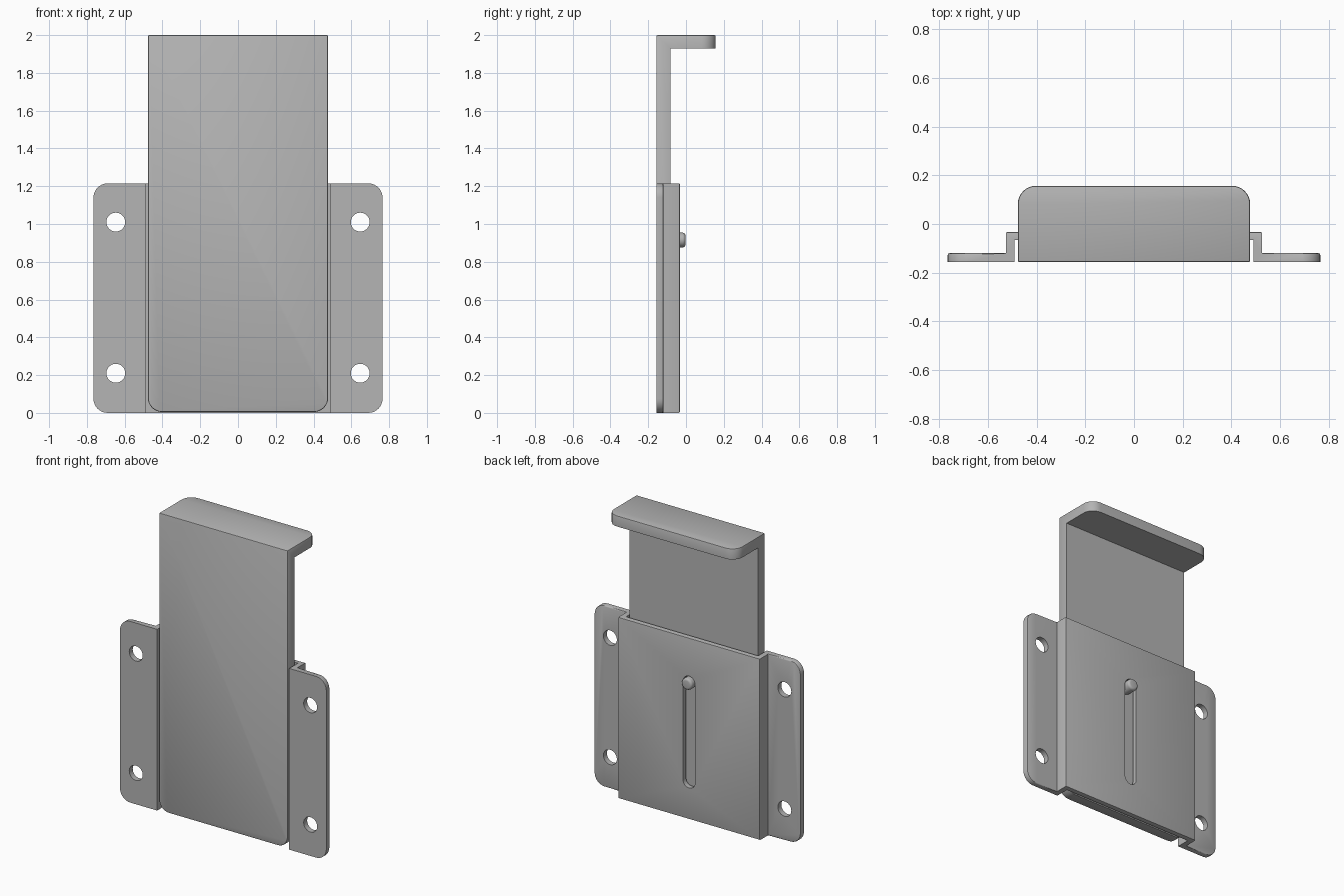
import bpy, bmesh, math
from mathutils import Vector, Matrix

cube = bpy.data.objects.get("Cube")
if cube:
    bpy.data.objects.remove(cube, do_unlink=True)

steel = bpy.data.materials.new("plain grey steel")
steel.use_nodes = True
GREY = (0.46, 0.46, 0.46, 1)
steel.diffuse_color = GREY
steel.node_tree.nodes["Principled BSDF"].inputs["Base Color"].default_value = GREY

FRONT = -0.157     # foremost plane
HEIGHT = 1.215     # bracket height


def extrude(points, vec):
    """Closed outline pushed along a vector."""
    bm = bmesh.new()
    face = bm.faces.new([bm.verts.new(p) for p in points])
    res = bmesh.ops.extrude_face_region(bm, geom=[face])
    verts = [v for v in res["geom"] if isinstance(v, bmesh.types.BMVert)]
    bmesh.ops.translate(bm, verts=verts, vec=vec)
    bmesh.ops.recalc_face_normals(bm, faces=bm.faces)
    return bm


def bevel(bm, rule, size, segments):
    """Round every edge whose two ends satisfy the rule."""
    edges = [e for e in bm.edges if rule(e.verts[0].co, e.verts[1].co)]
    bmesh.ops.bevel(bm, geom=edges, offset=size, segments=segments,
                    profile=0.5, affect='EDGES', clamp_overlap=True)


def near(a, b):
    return abs(a - b) < 0.001


def finish(bm, name):
    mesh = bpy.data.meshes.new(name)
    bm.to_mesh(mesh)
    bm.free()
    mesh.materials.append(steel)
    obj = bpy.data.objects.new(name, mesh)
    bpy.context.collection.objects.link(obj)
    return obj


def smooth(obj):
    bpy.ops.object.select_all(action='DESELECT')
    obj.select_set(True)
    bpy.context.view_layer.objects.active = obj
    bpy.ops.object.shade_smooth_by_angle(angle=math.radians(35))


def cylinder(bm, x, z, r, y0, y1, r_end=None):
    """Cylinder lying along y."""
    place = Matrix.Translation((x, (y0 + y1) / 2, z)) @ Matrix.Rotation(-math.pi / 2, 4, 'X')
    bmesh.ops.create_cone(bm, cap_ends=True, segments=32, radius1=r,
                          radius2=r_end or r, depth=y1 - y0, matrix=place)


# Sliding plate with its top lip: an L section run across x
W = 0.477
section = [(FRONT, 0.005), (FRONT, 2), (0.157, 2), (0.157, 1.928), (-0.083, 1.928), (-0.083, 0.005)]
bm = extrude([(-W, y, z) for y, z in section], (2 * W, 0, 0))
bevel(bm, lambda a, b: near(a.x, b.x) and near(a.y, 0.157) and near(b.y, 0.157), 0.075, 8)
bevel(bm, lambda a, b: near(a.x, b.x) and near(a.z, 0.005) and near(b.z, 0.005), 0.075, 8)
bevel(bm, lambda a, b: (near(a.y, FRONT) and near(b.y, FRONT)) or (near(a.z, 2) and near(b.z, 2)), 0.007, 2)
smooth(finish(bm, "sliding_plate"))

# Wall bracket: a hat section run up z
half = [(0.765, -0.12), (0.765, FRONT), (0.49, FRONT), (0.49, -0.065)]
outer = [(0.525, -0.032), (0.525, -0.12)]
right = outer + half
outline = right + [(-x, y) for x, y in reversed(right)]
bm = extrude([(x, y, 0) for x, y in outline], (0, 0, HEIGHT))
bevel(bm, lambda a, b: near(abs(a.x), 0.765) and near(a.x, b.x) and near(a.z, b.z), 0.075, 8)
# soften the rear rims of the flanges and the raised panel


def rear_rim(a, b):
    flange = near(a.y, -0.12) and near(b.y, -0.12)
    fold = near(abs(a.x), 0.525) and near(a.x, b.x)
    panel = near(a.y, -0.032) and near(b.y, -0.032)
    return (flange and not fold) or panel


bevel(bm, rear_rim, 0.007, 2)
bracket = finish(bm, "wall_bracket")


def cut(bm, name):
    cutter = finish(bm, name)
    cutter.hide_render = True
    mod = bracket.modifiers.new(name, 'BOOLEAN')
    mod.operation, mod.solver, mod.object = 'DIFFERENCE', 'EXACT', cutter
    bpy.ops.object.select_all(action='DESELECT')
    bpy.context.view_layer.objects.active = bracket
    bracket.select_set(True)
    bpy.ops.object.modifier_apply(modifier=name)
    bpy.data.objects.remove(cutter, do_unlink=True)


# Screw holes in the flanges
bm = bmesh.new()
for x in (-0.647, 0.647):
    for z in (0.21, 1.01):
        cylinder(bm, x, z, 0.05, -0.25, 0.05)
cut(bm, "screw_hole_cutter")

# Rounded slot in the panel
R, LOW, HIGH = 0.045, 0.255, 0.915
slot = []
for centre, start in ((HIGH, 0), (LOW, math.pi)):
    for i in range(13):
        t = start + math.pi * i / 12
        slot.append((R * math.cos(t), -0.075, centre + R * math.sin(t)))
cut(extrude(slot, (0, 0.1, 0)), "slot_cutter")
smooth(bracket)

# Guide pin riding in the slot
bm = bmesh.new()
cylinder(bm, 0, HIGH, 0.039, -0.09, -0.003)
bevel(bm, lambda a, b: near(a.y, -0.003) and near(b.y, -0.003), 0.015, 4)
smooth(finish(bm, "guide_pin"))
